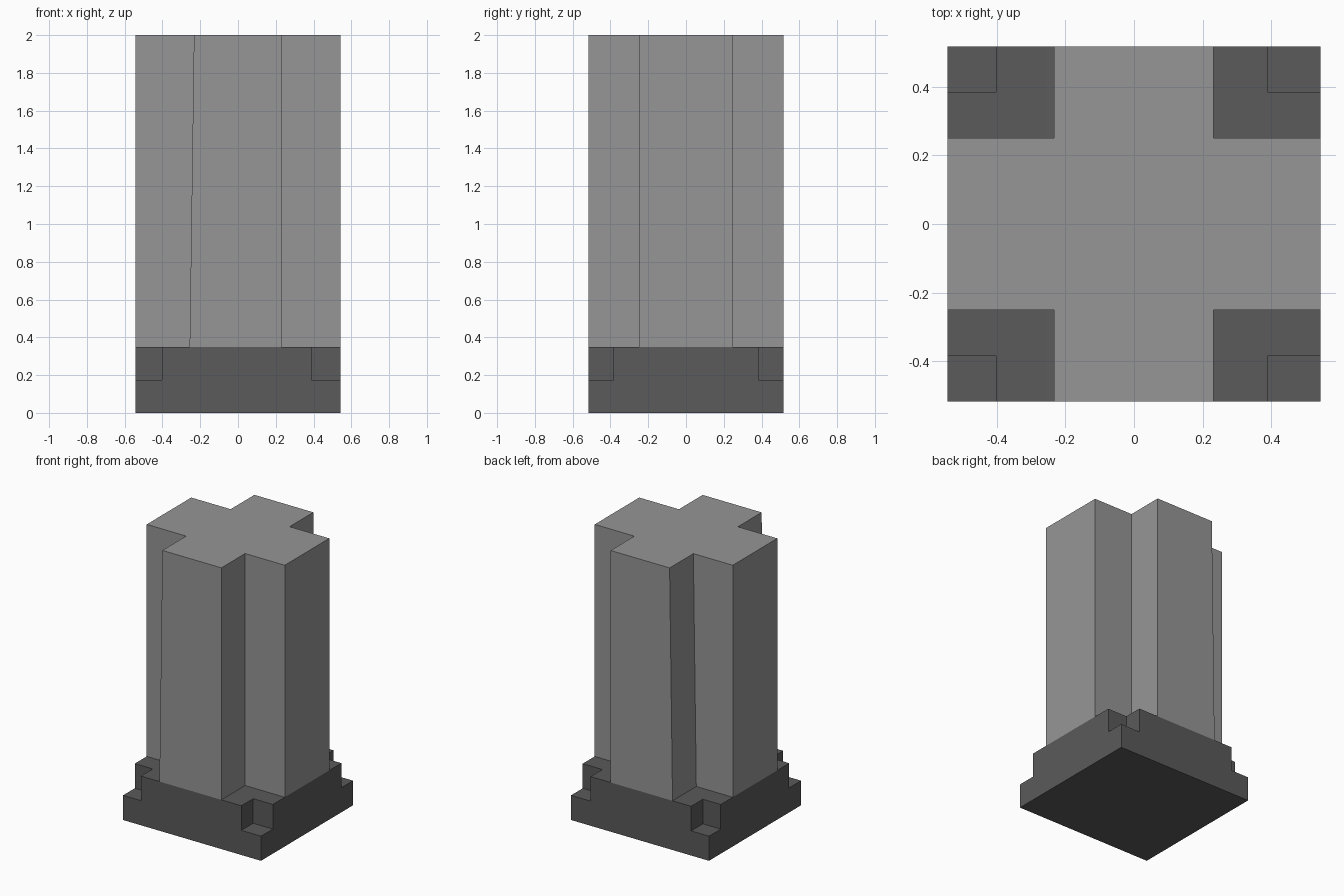
import bpy, bmesh

if "Cube" in bpy.data.objects:
    bpy.data.objects.remove(bpy.data.objects["Cube"])

HX, HY = 0.543, 0.517          # half footprint
BASE_MID, BASE_TOP, TOP = 0.175, 0.35, 2.0


def rect():
    return [(-HX, -HY), (HX, -HY), (HX, HY), (-HX, HY)]


def cross(x0, x1, y0, y1):
    """Plus-shaped outline, counter-clockwise, with inner corners at x0/x1, y0/y1."""
    return [(x0, -HY), (x1, -HY), (x1, y0), (HX, y0), (HX, y1), (x1, y1),
            (x1, HY), (x0, HY), (x0, y1), (-HX, y1), (-HX, y0), (x0, y0)]


def add_prism(bm, low, high, z0, z1, bottom=True, top=True):
    """Loft between two matching outlines."""
    a = [bm.verts.new((x, y, z0)) for x, y in low]
    b = [bm.verts.new((x, y, z1)) for x, y in high]
    n = len(a)
    for i in range(n):
        j = (i + 1) % n
        bm.faces.new((a[i], a[j], b[j], b[i]))
    if bottom:
        bm.faces.new(a[::-1])
    if top:
        bm.faces.new(b)


def finish(bm, name, grey):
    mesh = bpy.data.meshes.new(name)
    bm.to_mesh(mesh)
    bm.free()
    obj = bpy.data.objects.new(name, mesh)
    bpy.context.collection.objects.link(obj)
    mat = bpy.data.materials.new(name + "_grey")
    mat.diffuse_color = (grey, grey, grey, 1)
    mat.use_nodes = True
    mat.node_tree.nodes["Principled BSDF"].inputs["Base Color"].default_value = mat.diffuse_color
    mesh.materials.append(mat)


# Base: full slab below, corner-notched slab above
x0, x1, y0, y1 = -0.402, 0.388, -0.384, 0.385
bm = bmesh.new()
add_prism(bm, rect(), rect(), 0, BASE_MID, top=False)
notched = cross(x0, x1, y0, y1)
add_prism(bm, notched, notched, BASE_MID, BASE_TOP, bottom=False)
# Ledges at the four corners
for xi, xo in ((x0, -HX), (x1, HX)):
    for yi, yo in ((y0, -HY), (y1, HY)):
        pts = [(xi, yi), (xo, yi), (xo, yo), (xi, yo)]
        if (xo - xi) * (yo - yi) < 0:
            pts.reverse()
        bm.faces.new([bm.verts.new((x, y, BASE_MID)) for x, y in pts])
bmesh.ops.remove_doubles(bm, verts=bm.verts, dist=1e-4)
finish(bm, "base", 0.103)

# Column: cross-shaped shaft whose left inner walls lean slightly inwards
bm = bmesh.new()
add_prism(bm, cross(-0.256, 0.231, -0.25, 0.25),
          cross(-0.233, 0.231, -0.25, 0.25), BASE_TOP, TOP)
finish(bm, "column", 0.303)
